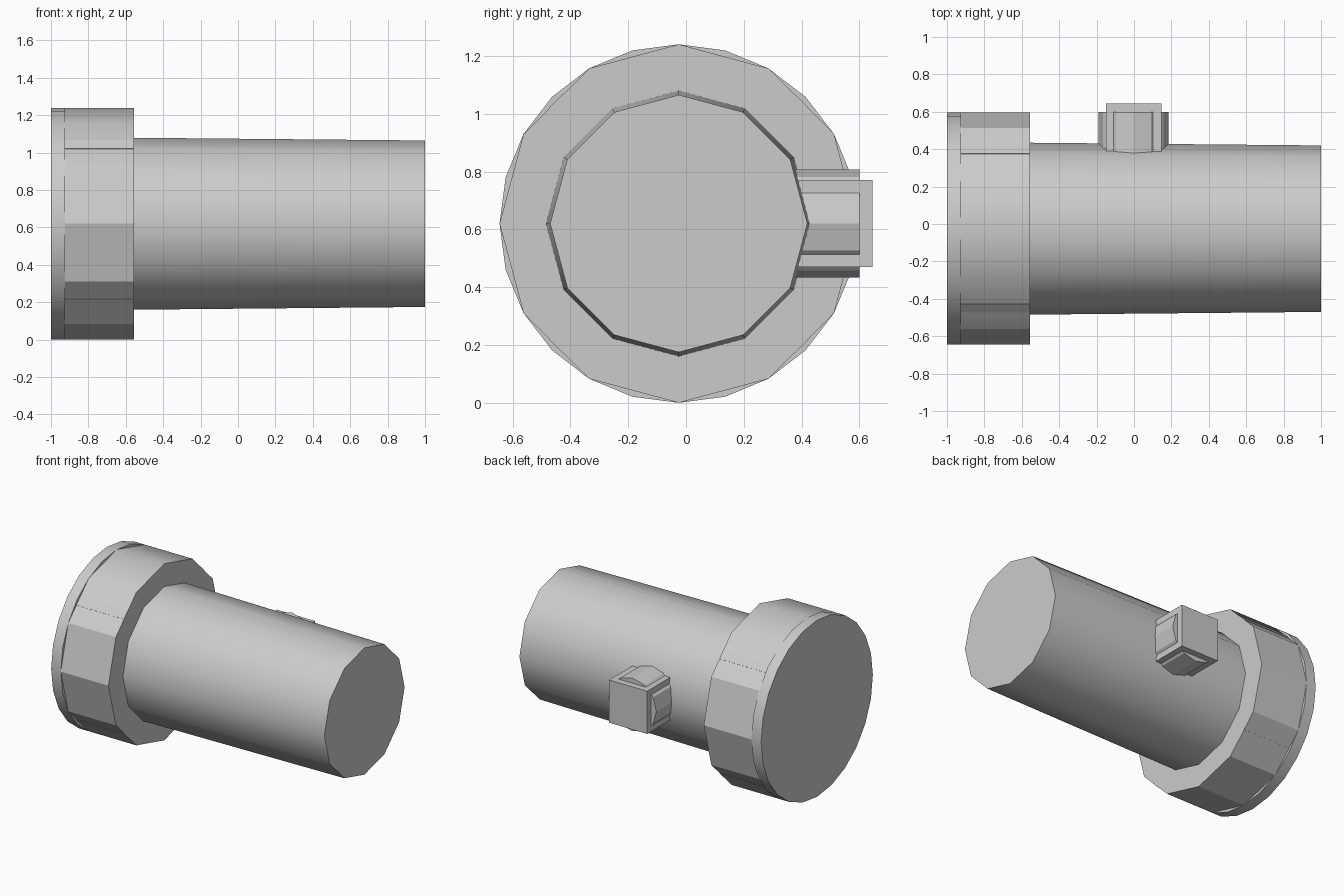
import bpy
from math import pi, radians, sin, cos

cube = bpy.data.objects.get("Cube")
if cube:
    bpy.data.objects.remove(cube, do_unlink=True)

AXIS_Y, AXIS_Z = -0.025, 0.62

# One plain grey for every part
grey = bpy.data.materials.new("light_grey")
grey.use_nodes = True
colour = (0.6, 0.6, 0.6, 1)
grey.diffuse_color = colour
grey.node_tree.nodes["Principled BSDF"].inputs["Base Color"].default_value = colour


def finish(name, smooth=False):
    obj = bpy.context.object
    obj.name = name
    obj.data.materials.append(grey)
    bpy.ops.object.transform_apply(location=False, rotation=True, scale=True)
    if smooth:
        bpy.ops.object.shade_smooth_by_angle(angle=radians(40))
    return obj


def barrel(name, sides, x0, x1, r0, r1, smooth):
    """Capped cone along x, with a corner pointing straight up."""
    bpy.ops.mesh.primitive_cone_add(
        vertices=sides, radius1=r0, radius2=r1, depth=x1 - x0,
        location=((x0 + x1) / 2, AXIS_Y, AXIS_Z), rotation=(0, pi / 2, 0))
    return finish(name, smooth)


def box(name, size, location, tilt=0):
    bpy.ops.mesh.primitive_cube_add(size=1, location=location, rotation=(tilt, 0, 0))
    bpy.context.object.scale = size
    return finish(name)


# Tapered body, faceted collar and rounder end rim
barrel("body_tube", 12, -0.6, 1, 0.46, 0.445, True)
collar = barrel("collar", 12, -0.925, -0.555, 0.62, 0.62, False)
for face in collar.data.polygons:
    face.use_smooth = face.normal.z > 0.6
barrel("end_rim", 24, -1, -0.925, 0.62, 0.62, True)

# Slim strips on the diagonal facets of the collar
apothem = 0.62 * cos(pi / 12)
for i in range(4):
    a = pi / 4 + i * pi / 2
    box("collar_strip", (0.37, 0.004, 0.066),
        (-0.74, AXIS_Y + apothem * cos(a), AXIS_Z + apothem * sin(a)), a)

# Square knob on the back, with a twelve-sided base showing through its sides
box("knob_block", (0.296, 0.295, 0.3), (-0.002, 0.4975, AXIS_Z))
bpy.ops.mesh.primitive_cylinder_add(
    vertices=12, radius=0.187, depth=0.25,
    location=(-0.003, 0.475, AXIS_Z), rotation=(pi / 2, 0, 0))
finish("knob_base")
